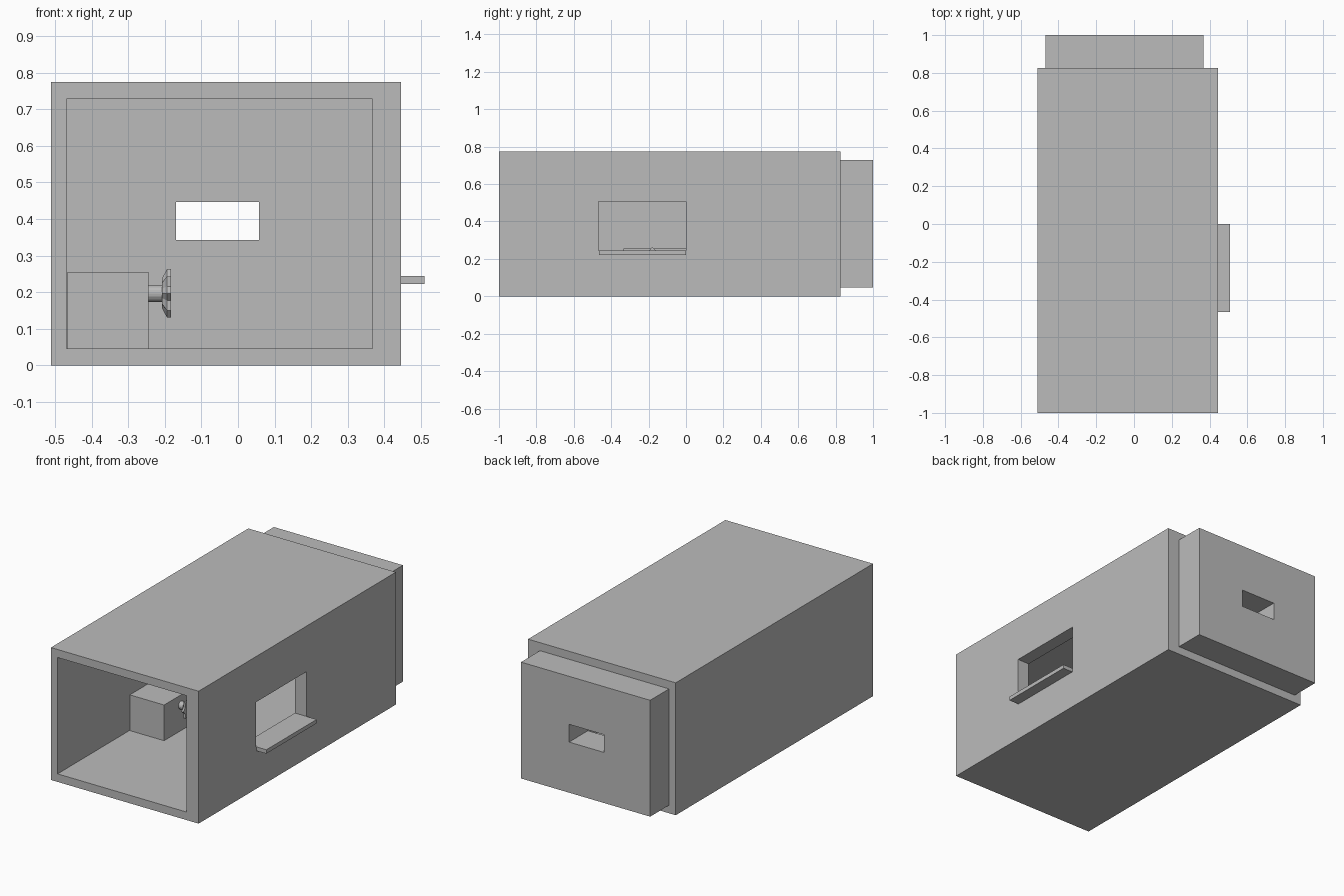
import bpy, bmesh, math

if "Cube" in bpy.data.objects:
    bpy.data.objects.remove(bpy.data.objects["Cube"])

# One flat grey for everything
grey = bpy.data.materials.new("plain grey")
grey.diffuse_color = (0.5, 0.5, 0.5, 1)
grey.use_nodes = True
grey.node_tree.nodes["Principled BSDF"].inputs["Base Color"].default_value = grey.diffuse_color


def finish(name, bm):
    bmesh.ops.recalc_face_normals(bm, faces=bm.faces)
    mesh = bpy.data.meshes.new(name)
    bm.to_mesh(mesh)
    bm.free()
    mesh.materials.append(grey)
    ob = bpy.data.objects.new(name, mesh)
    bpy.context.collection.objects.link(ob)
    return ob


def box(name, x, y, z):
    """Box from (min, max) ranges."""
    bm = bmesh.new()
    bmesh.ops.create_cube(bm, size=1)
    for v in bm.verts:
        v.co = [r[0] if c < 0 else r[1] for c, r in zip(v.co, (x, y, z))]
    return finish(name, bm)


def cut(target, cutter):
    mod = target.modifiers.new(cutter.name, 'BOOLEAN')
    mod.operation = 'DIFFERENCE'
    mod.solver = 'EXACT'
    mod.object = cutter
    cutter.hide_render = True
    cutter.hide_set(True)
    cutter.display_type = 'WIRE'


def loft_x(name, rings, center_y, center_z):
    """Capped solid along x from (x, outer radius, inner radius) star rings."""
    bm = bmesh.new()
    n = 16
    loops = []
    for x, r_out, r_in in rings:
        loop = []
        for i in range(n):
            a = 2 * math.pi * (i + 0.5) / n + math.pi / n
            r = r_in if i % 2 else r_out
            loop.append(bm.verts.new((x, center_y + r * math.sin(a + math.pi / 8),
                                      center_z + r * math.cos(a + math.pi / 8))))
        loops.append(loop)
    for a, b in zip(loops, loops[1:]):
        for i in range(n):
            j = (i + 1) % n
            bm.faces.new((a[i], a[j], b[j], b[i]))
    bm.faces.new(loops[0])
    bm.faces.new(loops[-1])
    return finish(name, bm)


inner_x, inner_z = (-0.468, 0.368), (0.047, 0.728)

# Outer shell, hollow from the front, with a window in the right wall
shell = box("outer_shell", (-0.511, 0.445), (-1, 0.825), (0, 0.775))
cut(shell, box("cavity_cutter", inner_x, (-1.2, 1.2), inner_z))
cut(shell, box("window_cutter", (0.3, 0.6), (-0.467, 0.0), (0.245, 0.508)))

# Back block with a viewing slot
back = box("back_block", inner_x, (0.825, 1.0), inner_z)
cut(back, box("slot_cutter", (-0.17, 0.057), (0.5, 1.2), (0.343, 0.447)))

# Ledge outside the window
box("window_ledge", (0.445, 0.509), (-0.465, 0.0), (0.222, 0.245))

# Cabinet against the left wall
box("cabinet", (-0.466, -0.244), (-0.335, 0.0), (0.047, 0.256))

# Knob on the cabinet: stem and flared, lobed wheel
loft_x("knob_stem", [(-0.246, 0.023, 0.023), (-0.2, 0.023, 0.023)], -0.18, 0.197)
loft_x("knob_wheel", [(-0.208, 0.04, 0.033), (-0.194, 0.066, 0.05),
                      (-0.183, 0.066, 0.05)], -0.18, 0.197)
